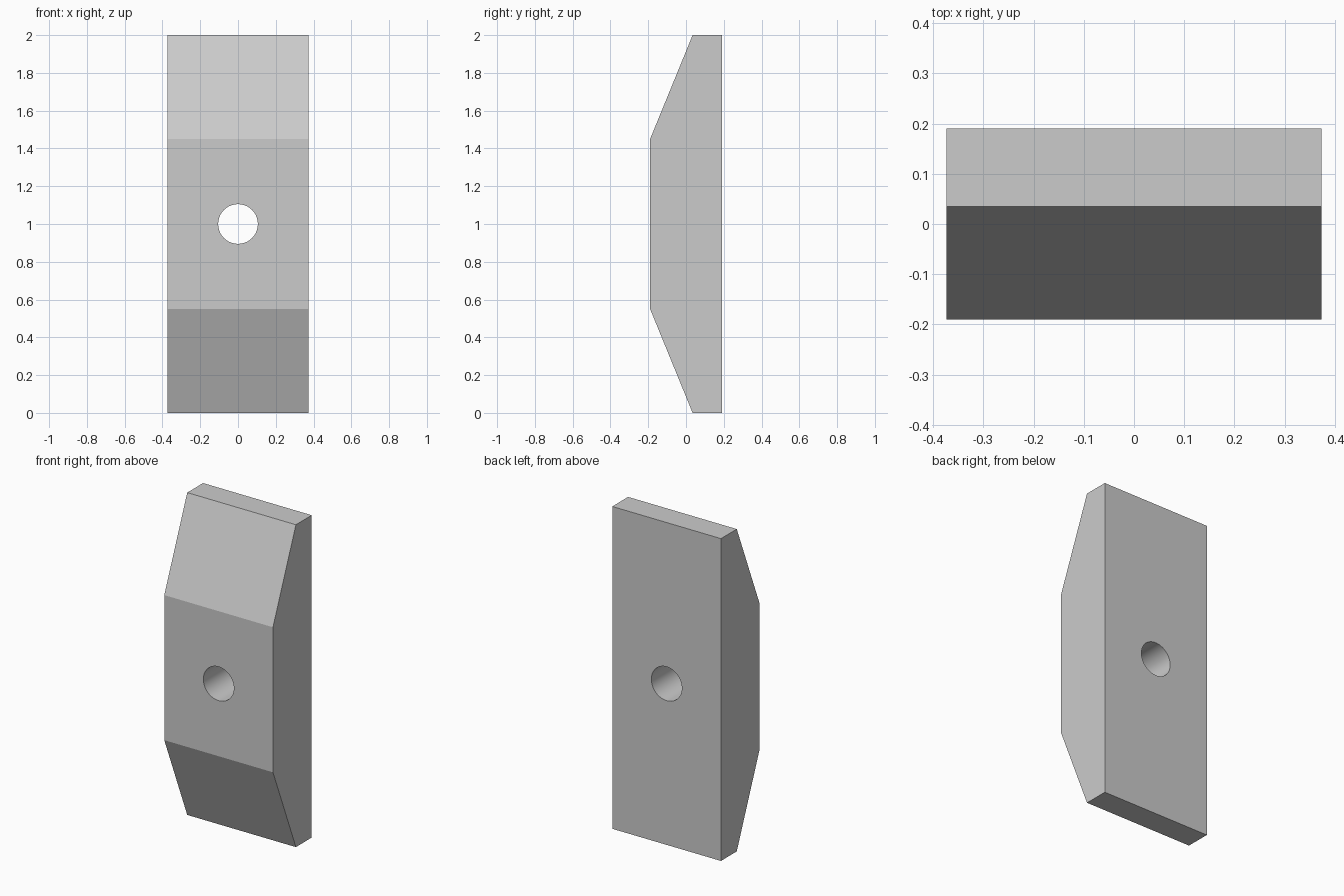
import bpy
import bmesh
import math

cube = bpy.data.objects.get("Cube")
if cube:
    bpy.data.objects.remove(cube, do_unlink=True)

HALF_WIDTH = 0.373
HOLE_RADIUS = 0.105

grey = bpy.data.materials.new("plain grey")
grey.use_nodes = True
colour = (0.6, 0.6, 0.6, 1)
grey.diffuse_color = colour
grey.node_tree.nodes["Principled BSDF"].inputs["Base Color"].default_value = colour

# Block: side profile (y, z) extruded across the width
profile = [(0.19, 0), (0.19, 2), (0.035, 2), (-0.19, 1.45), (-0.19, 0.55), (0.035, 0)]
bm = bmesh.new()
side = bm.faces.new([bm.verts.new((-HALF_WIDTH, y, z)) for y, z in profile])
extruded = bmesh.ops.extrude_face_region(bm, geom=[side])["geom"]
new_verts = [g for g in extruded if isinstance(g, bmesh.types.BMVert)]
bmesh.ops.translate(bm, verts=new_verts, vec=(2 * HALF_WIDTH, 0, 0))
bmesh.ops.recalc_face_normals(bm, faces=bm.faces)
mesh = bpy.data.meshes.new("bevelled_block")
bm.to_mesh(mesh)
bm.free()
mesh.materials.append(grey)
block = bpy.data.objects.new("bevelled_block", mesh)
bpy.context.collection.objects.link(block)

# Round hole through the middle, front to back
bpy.ops.mesh.primitive_cylinder_add(vertices=64, radius=HOLE_RADIUS, depth=1,
                                    location=(0, 0, 1), rotation=(math.pi / 2, 0, 0))
cutter = bpy.context.object
cutter.name = "hole_cutter"
cutter.data.materials.append(grey)
cut = block.modifiers.new("bolt_hole", "BOOLEAN")
cut.operation = "DIFFERENCE"
cut.solver = "EXACT"
cut.object = cutter

# Apply the cut, drop the cutter, and smooth the hole wall only
bpy.ops.object.select_all(action="DESELECT")
block.select_set(True)
bpy.context.view_layer.objects.active = block
bpy.ops.object.modifier_apply(modifier=cut.name)
bpy.data.objects.remove(cutter, do_unlink=True)
bpy.ops.object.shade_smooth_by_angle(angle=math.radians(15))
